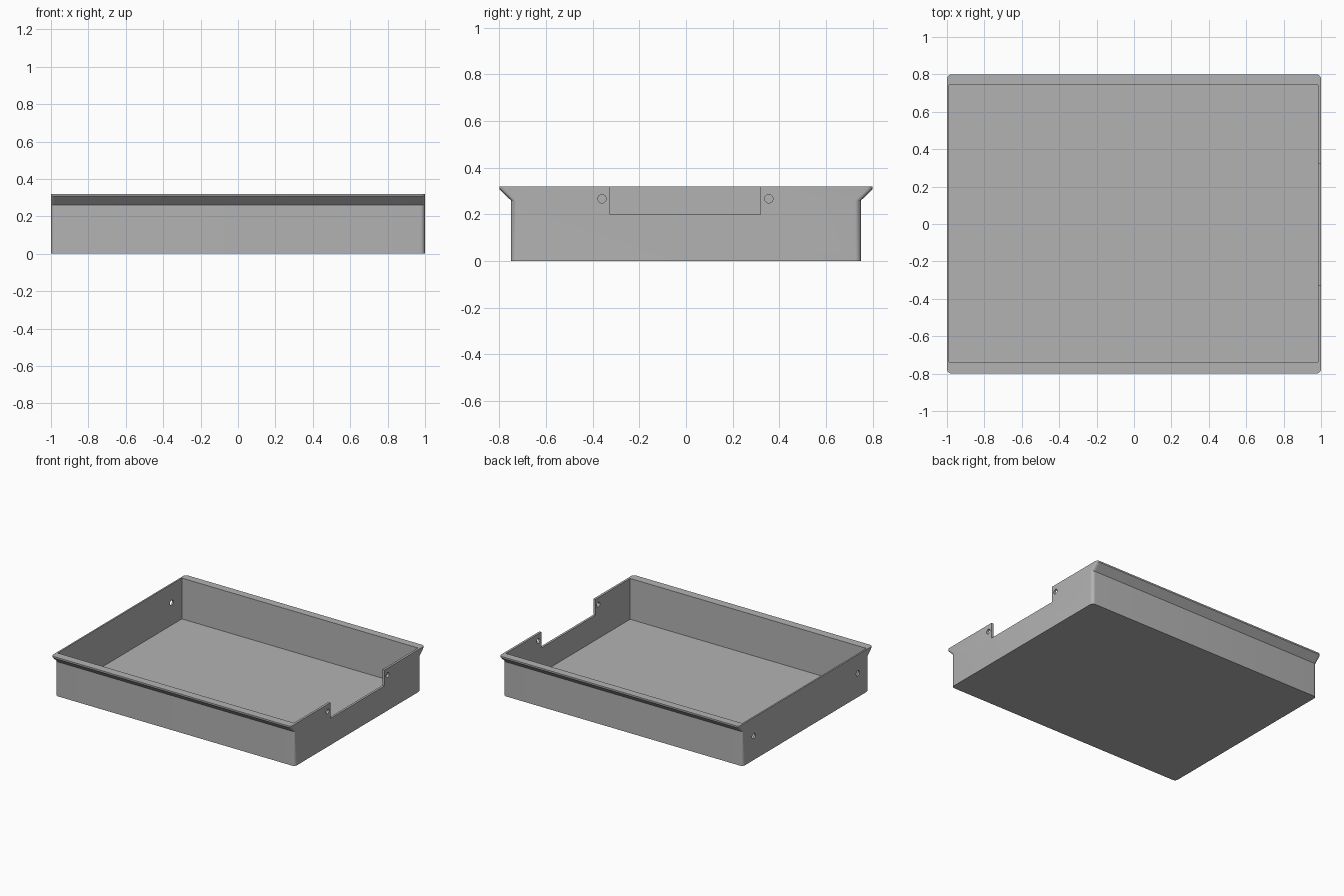
import bpy, bmesh, math
from mathutils import Matrix

if "Cube" in bpy.data.objects:
    bpy.data.objects.remove(bpy.data.objects["Cube"], do_unlink=True)

HEIGHT, HALF_X, WALL_Y, LIP_Y = 0.32, 1.0, 0.75, 0.80
RADIUS, STEPS = 0.025, 8

grey = bpy.data.materials.new("light grey")
grey.use_nodes = True
grey.diffuse_color = (0.45, 0.45, 0.45, 1)
grey.node_tree.nodes["Principled BSDF"].inputs["Base Color"].default_value = grey.diffuse_color


def make_object(name, bm):
    bmesh.ops.recalc_face_normals(bm, faces=bm.faces)
    mesh = bpy.data.meshes.new(name)
    bm.to_mesh(mesh)
    bm.free()
    mesh.materials.append(grey)
    obj = bpy.data.objects.new(name, mesh)
    bpy.context.collection.objects.link(obj)
    return obj


def rounded_ring(bm, half_y, z):
    """Rectangle with rounded corners at height z."""
    ring = []
    for corner, (sx, sy) in enumerate([(1, 1), (-1, 1), (-1, -1), (1, -1)]):
        for i in range(STEPS + 1):
            a = math.pi / 2 * (corner + i / STEPS)
            ring.append(bm.verts.new((sx * (HALF_X - RADIUS) + RADIUS * math.cos(a),
                                      sy * (half_y - RADIUS) + RADIUS * math.sin(a), z)))
    return ring


def box_cutter(name, x, y, z):
    bm = bmesh.new()
    size = [b - a for a, b in (x, y, z)]
    centre = [(a + b) / 2 for a, b in (x, y, z)]
    bmesh.ops.create_cube(bm, size=1, matrix=Matrix.Translation(centre) @ Matrix.Diagonal((*size, 1)))
    return make_object(name, bm)


def hole_cutter(name, x, y, z, radius):
    bm = bmesh.new()
    bmesh.ops.create_cone(bm, cap_ends=True, segments=24, radius1=radius, radius2=radius, depth=0.1,
                          matrix=Matrix.Translation((x, y, z)) @ Matrix.Rotation(math.pi / 2, 4, 'Y'))
    return make_object(name, bm)


# Outer body: straight walls that flare into a lip along front and back
bm = bmesh.new()
rings = [rounded_ring(bm, y, z) for y, z in
         [(WALL_Y, 0), (WALL_Y, 0.26), (LIP_Y, 0.308), (LIP_Y, HEIGHT)]]
for low, high in zip(rings, rings[1:]):
    for i in range(len(low)):
        j = (i + 1) % len(low)
        bm.faces.new((low[i], low[j], high[j], high[i]))
bm.faces.new(rings[0])
bm.faces.new(rings[-1])
tray = make_object("tray", bm)

# Cavity, side notch and screw holes
cutters = [box_cutter("cavity_cutter", (-0.988, 0.983), (-0.738, 0.742), (0.012, 0.5)),
           box_cutter("notch_cutter", (0.9, 1.1), (-0.325, 0.32), (0.2, 0.5))]
for y in (-0.36, 0.355):
    cutters.append(hole_cutter("notch_hole_cutter", HALF_X, y, 0.267, 0.018))
for y in (-0.62, 0.62):
    cutters.append(hole_cutter("rear_hole_cutter", -HALF_X, y, 0.18, 0.02))

bpy.ops.object.select_all(action='DESELECT')
tray.select_set(True)
bpy.context.view_layer.objects.active = tray
for cutter in cutters:
    mod = tray.modifiers.new("cut", 'BOOLEAN')
    mod.operation, mod.solver, mod.object = 'DIFFERENCE', 'EXACT', cutter
    bpy.ops.object.modifier_apply(modifier=mod.name)
    bpy.data.objects.remove(cutter, do_unlink=True)

bpy.ops.object.shade_smooth_by_angle(angle=math.radians(30))
